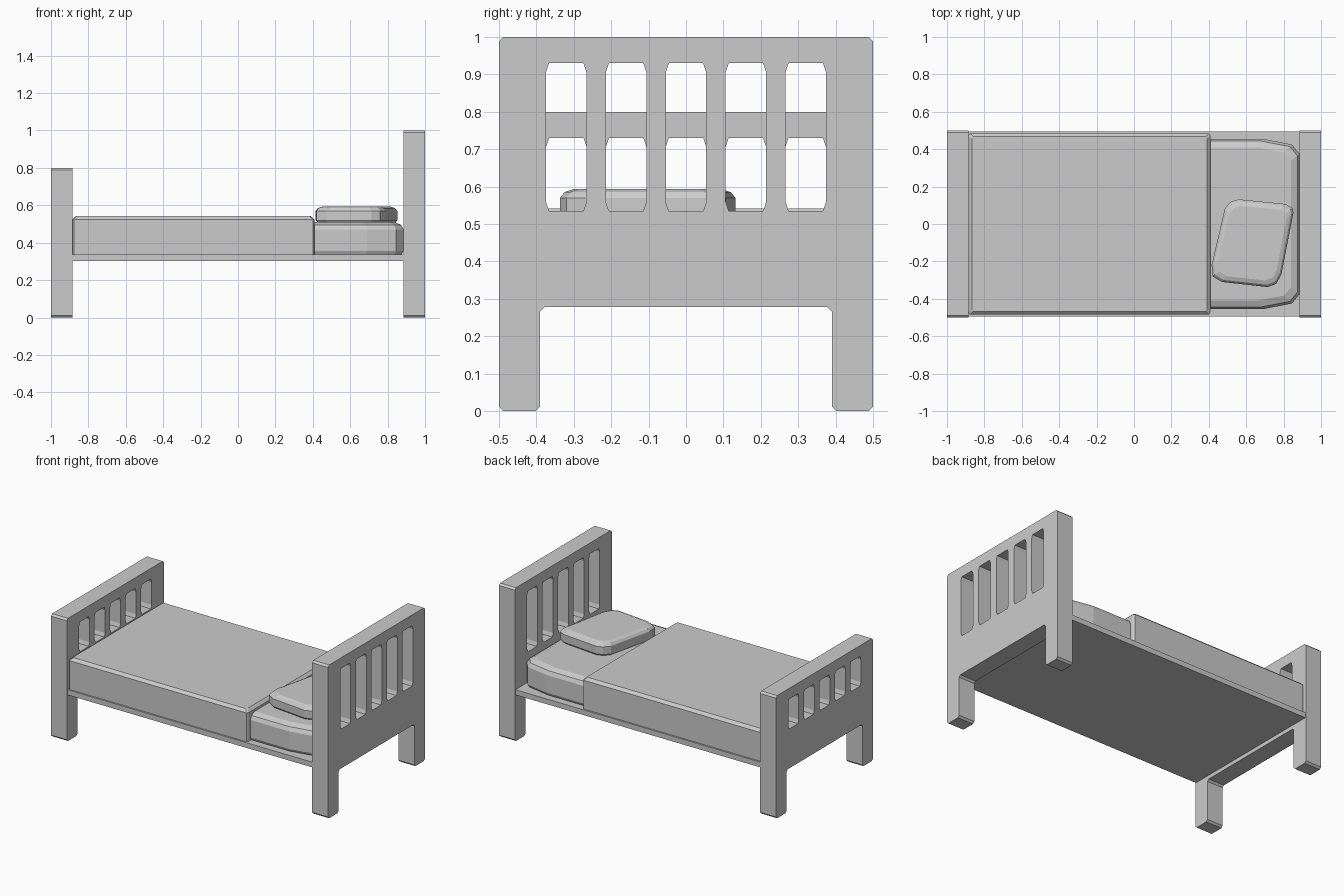
import bpy, bmesh, math

if "Cube" in bpy.data.objects:
    bpy.data.objects.remove(bpy.data.objects["Cube"])


def chamfered(y0, y1, z0, z1, cy, cz):
    """Rectangle outline with cut corners."""
    return [(y0 + cy, z0), (y1 - cy, z0), (y1, z0 + cz), (y1, z1 - cz),
            (y1 - cy, z1), (y0 + cy, z1), (y0, z1 - cz), (y0, z0 + cz)]


def bed_end(name, x, height, slot_top):
    """Upright board with two legs and five slots, extruded along x."""
    c = 0.012
    half = [(0.39 - c, 0.278), (0.39, 0.278 - c), (0.39, c), (0.39 + c, 0),
            (0.5 - c, 0), (0.5, c), (0.5, height - c), (0.5 - c, height)]
    outlines = [half + [(-y, z) for y, z in reversed(half)]]
    for i in range(-2, 3):
        y = i * 0.16
        outlines.append(chamfered(y - 0.054, y + 0.054, 0.535, slot_top, 0.008, 0.024))
    curve = bpy.data.curves.new(name, 'CURVE')
    curve.dimensions = '2D'
    curve.fill_mode = 'BOTH'
    curve.extrude = 0.0575
    for pts in outlines:
        s = curve.splines.new('POLY')
        s.points.add(len(pts) - 1)
        for p, (y, z) in zip(s.points, pts):
            p.co = (y, z, 0, 1)
        s.use_cyclic_u = True
        s.use_smooth = False
    ob = bpy.data.objects.new(name, curve)
    bpy.context.collection.objects.link(ob)
    ob.location.x = x
    ob.rotation_euler = (math.pi / 2, 0, math.pi / 2)
    bpy.ops.object.select_all(action='DESELECT')
    ob.select_set(True)
    bpy.context.view_layer.objects.active = ob
    bpy.ops.object.convert(target='MESH')


def loft(name, outline, layers):
    """Stack an xy outline in layers of (z, inset), pulled towards its centre."""
    xs, ys = [p[0] for p in outline], [p[1] for p in outline]
    cx, cy = (min(xs) + max(xs)) / 2, (min(ys) + max(ys)) / 2
    hx, hy = max(xs) - cx, max(ys) - cy
    bm = bmesh.new()
    rings = [[bm.verts.new((cx + (x - cx) * (1 - d / hx), cy + (y - cy) * (1 - d / hy), z))
              for x, y in outline] for z, d in layers]
    n = len(outline)
    for a, b in zip(rings, rings[1:]):
        for i in range(n):
            j = (i + 1) % n
            bm.faces.new((a[i], a[j], b[j], b[i]))
    bm.faces.new(rings[0])
    bm.faces.new(rings[-1])
    bmesh.ops.recalc_face_normals(bm, faces=bm.faces)
    mesh = bpy.data.meshes.new(name)
    bm.to_mesh(mesh)
    bm.free()
    bpy.context.collection.objects.link(bpy.data.objects.new(name, mesh))


# Head and foot boards
bed_end("headboard", 0.9425, 1.0, 0.93)
bed_end("footboard", -0.9425, 0.8, 0.73)

# Base slab between the boards
loft("bed_base", [(-0.885, -0.495), (0.885, -0.495), (0.885, 0.495), (-0.885, 0.495)],
     [(0.303, 0), (0.337, 0)])

# Mattress with rounded head and foot corners
side = [(0.69, 0.455), (0.845, 0.425), (0.885, 0.375)]
right = [(x, -y) for x, y in side] + side[::-1]
mattress = right + [(-x, -y) for x, y in right]
loft("mattress", mattress, [(0.335, 0.01), (0.355, 0), (0.47, 0), (0.495, 0.012), (0.51, 0.045)])

# Blanket over the mattress
loft("blanket", chamfered(-0.885, 0.408, -0.485, 0.485, 0.008, 0.012),
     [(0.335, 0), (0.525, 0), (0.542, 0.018)])

# Turned pillow
pillow = [(0.47, -0.31), (0.715, -0.337), (0.76, -0.32), (0.788, -0.27), (0.852, 0.06),
          (0.848, 0.085), (0.81, 0.107), (0.56, 0.132), (0.515, 0.118), (0.485, 0.08),
          (0.415, -0.22), (0.42, -0.28)]
loft("pillow", pillow, [(0.505, 0.012), (0.52, 0), (0.57, 0), (0.585, 0.012), (0.593, 0.035)])
